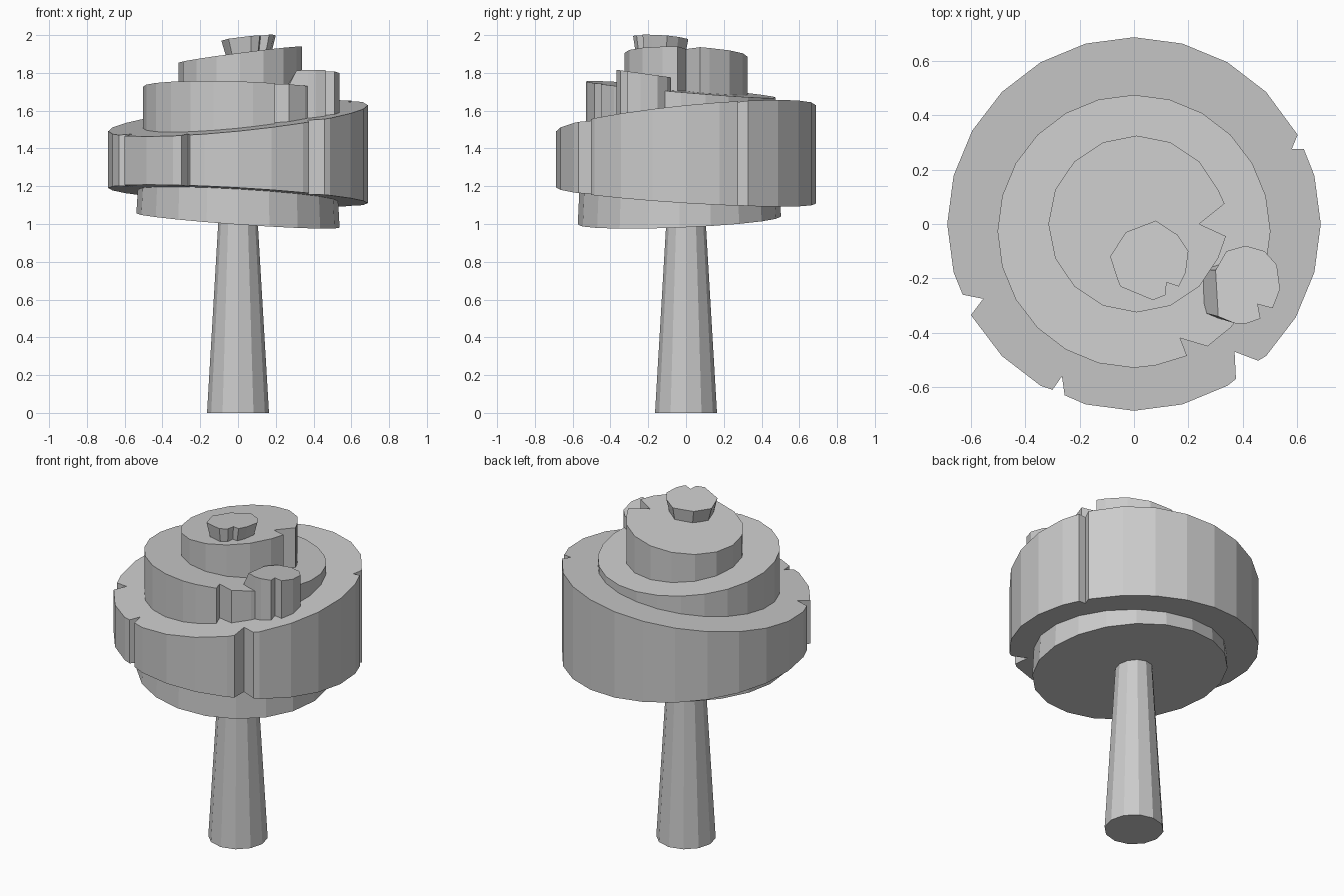
import bpy, bmesh, math

if "Cube" in bpy.data.objects:
    bpy.data.objects.remove(bpy.data.objects["Cube"])


def ring(cx, cy, r, n, notches=()):
    """Regular outline with three-point V notches cut into it."""
    ang = lambda p: math.atan2(p[1] - cy, p[0] - cx)
    pts = [(cx + r * math.cos(math.tau * i / n - math.pi + 1e-4),
            cy + r * math.sin(math.tau * i / n - math.pi + 1e-4)) for i in range(n)]
    for notch in notches:
        lo, hi = min(map(ang, notch)) - 0.03, max(map(ang, notch)) + 0.03
        pts = [p for p in pts if not lo < ang(p) < hi]
    for notch in notches:
        pts += notch
    return sorted(pts, key=ang)


def slab(name, top, top_plane, bottom_plane, bottom=None):
    """Solid between two sloped planes (height at origin, x slope, y slope)."""
    bottom = bottom or top
    bm = bmesh.new()
    place = lambda pts, pl: [bm.verts.new((x, y, pl[0] + pl[1] * x + pl[2] * y)) for x, y in pts]
    lo, hi = place(bottom, bottom_plane), place(top, top_plane)
    n = len(lo)
    bm.faces.new(hi)
    bm.faces.new(lo[::-1])
    for i in range(n):
        j = (i + 1) % n
        bm.faces.new((lo[i], lo[j], hi[j], hi[i]))
    bmesh.ops.recalc_face_normals(bm, faces=bm.faces)
    me = bpy.data.meshes.new(name)
    bm.to_mesh(me)
    bm.free()
    ob = bpy.data.objects.new(name, me)
    bpy.context.collection.objects.link(ob)
    return ob


# Tapered trunk
slab("trunk", ring(0, 0, 0.102, 12), (1.05, 0, 0), (0, 0, 0), ring(0, 0, 0.164, 12))

# Underside tier
slab("lower_foliage", ring(0, -0.035, 0.525, 20), (1.24, -0.06, -0.06),
     (1.02, -0.07, 0.04), ring(0, -0.035, 0.538, 20))

# Widest tier with four notches
slab("main_foliage", ring(0, 0, 0.687, 24, [
    [(0.625, 0.275), (0.58, 0.275), (0.602, 0.328)],
    [(-0.63, -0.26), (-0.555, -0.275), (-0.6, -0.335)],
    [(-0.3, -0.61), (-0.265, -0.56), (-0.255, -0.63)],
    [(0.375, -0.57), (0.37, -0.47), (0.457, -0.503)]]),
    (1.56, 0.1, 0.1), (1.15, -0.058, -0.062))

# Second tier
slab("upper_foliage", ring(0, -0.027, 0.502, 24, [
    [(0.08, -0.52), (0.17, -0.42), (0.195, -0.485), (0.27, -0.45)]]),
    (1.71, -0.03, -0.085), (1.45, 0.1, 0.1))

# Third tier
slab("crown_foliage", ring(0.01, 0, 0.325, 16, [
    [(0.338, -0.045), (0.24, 0.0), (0.333, 0.075)]]),
    (1.895, 0.13, -0.03), (1.62, 0, 0))

# Small tuft at the very top, narrowing downward
tuft = [(-0.088, -0.12), (-0.06, -0.205), (-0.05, -0.23), (0.07, -0.28), (0.115, -0.262),
        (0.12, -0.215), (0.165, -0.23), (0.19, -0.18), (0.2, -0.1), (0.16, -0.04),
        (0.08, 0.012), (-0.03, -0.03)]
slab("top_tuft", tuft, (1.972, 0.1, -0.06), (1.84, 0.1, -0.06),
     [(0.065 + (x - 0.065) * 0.75, -0.15 + (y + 0.15) * 0.85) for x, y in tuft])

# Side tuft, flared toward the tree at its base
side = [(0.3, -0.17), (0.31, -0.34), (0.37, -0.365), (0.41, -0.367), (0.465, -0.348),
        (0.455, -0.295), (0.51, -0.31), (0.537, -0.24), (0.525, -0.15), (0.48, -0.1),
        (0.41, -0.08), (0.34, -0.1)]
base = [(0.13, -0.17), (0.16, -0.3)] + side[2:]
slab("side_tuft", side, (1.765, 0, -0.14), (1.52, 0, 0), base)
